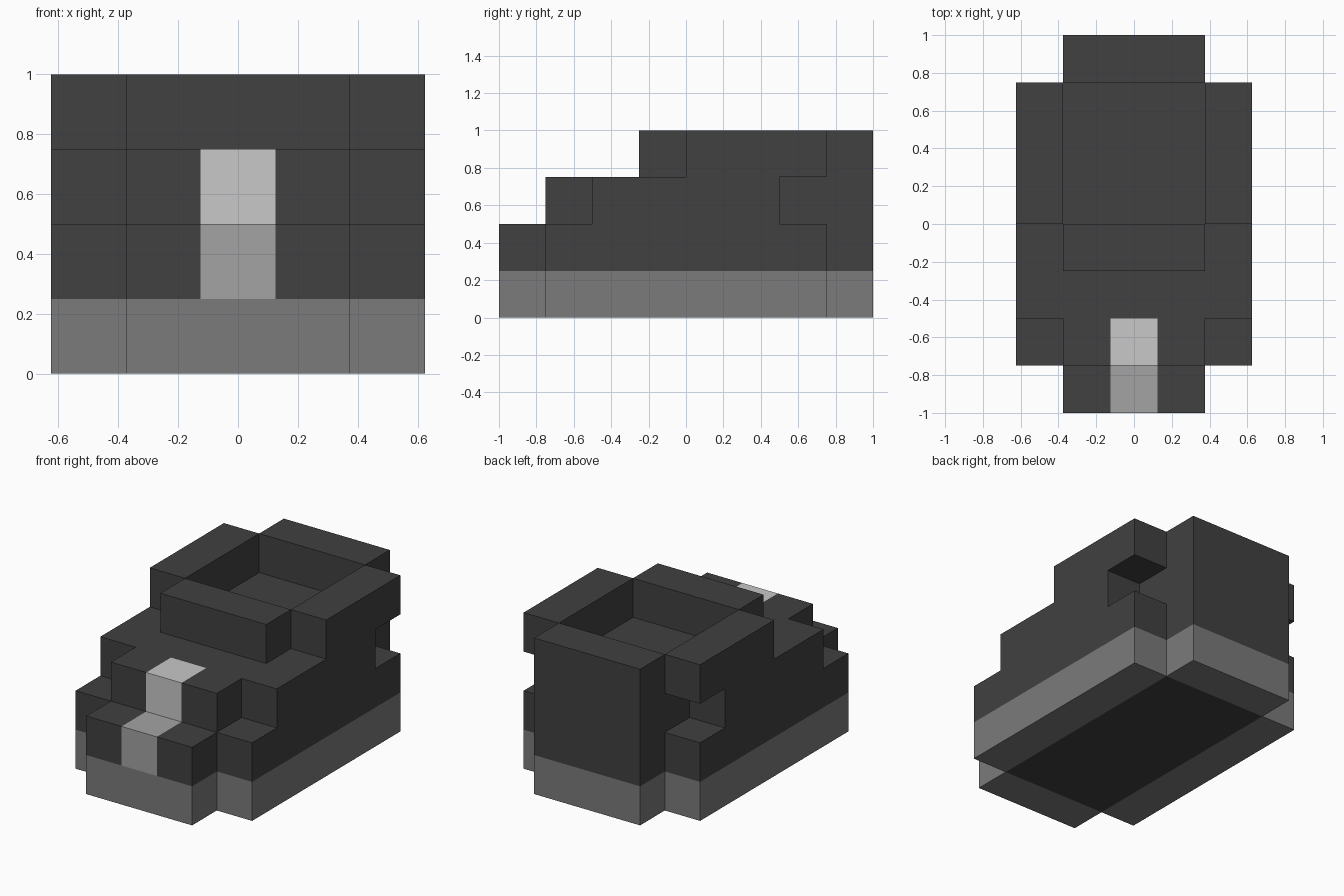
import bpy, bmesh, math
from mathutils import Vector

if "Cube" in bpy.data.objects:
    bpy.data.objects.remove(bpy.data.objects["Cube"])

U = 0.25  # edge of one block


def material(name, v):
    m = bpy.data.materials.new(name)
    m.diffuse_color = (v, v, v, 1)
    m.use_nodes = True
    m.node_tree.nodes["Principled BSDF"].inputs["Base Color"].default_value = m.diffuse_color
    return m


DARK = material("charcoal", 0.052)
GREY = material("sole grey", 0.196)
MID = material("lace grey", 0.366)
LIGHT = material("lace light grey", 0.578)


def box(x0, x1, y0, y1, z0, z1):
    """Blocks in a range of columns, rows and layers."""
    return {(x, y, z) for x in range(x0, x1) for y in range(y0, y1) for z in range(z0, z1)}


def sides(y0, y1, z0, z1):
    """Mirrored pair of outer columns."""
    return box(0, 1, y0, y1, z0, z1) | box(4, 5, y0, y1, z0, z1)


blocks = box(1, 4, 0, 8, 0, 2) | sides(1, 7, 0, 2)       # sole and lower body
blocks |= box(1, 4, 1, 8, 2, 3) | sides(2, 6, 2, 3)      # instep, notched at the heel
blocks |= box(1, 4, 3, 4, 3, 4) | box(1, 4, 7, 8, 3, 4)  # collar front and back
blocks |= sides(4, 7, 3, 4)                              # collar sides


def part_of(cell, d):
    """Part name and material for one exposed block face."""
    x, y, z = cell
    if z == 0:
        centre = d[2] < 0 and 1 <= x <= 3 and 1 <= y <= 6
        return "sole", DARK if centre else GREY
    if x == 2 and (d[2] > 0 or d[1] < 0):
        if (y, z) == (0, 1):
            return "laces", MID
        if (y, z) == (1, 2):
            return "laces", LIGHT
    return "shoe_upper", DARK


# Sort the exposed block faces into parts
parts = {}
for cell in sorted(blocks):
    for axis in range(3):
        for s in (-1, 1):
            d = [0, 0, 0]
            d[axis] = s
            if tuple(c + k for c, k in zip(cell, d)) in blocks:
                continue
            name, mat = part_of(cell, d)
            parts.setdefault(name, []).append((cell, Vector(d), mat))

# Build each part, merging flat areas of one colour
for name, faces in parts.items():
    bm = bmesh.new()
    mats = []
    for cell, n, mat in faces:
        if mat not in mats:
            mats.append(mat)
        centre = Vector(((cell[0] - 2) * U, (cell[1] - 3.5) * U, (cell[2] + 0.5) * U))
        a = Vector((n.y, n.z, n.x))
        b = n.cross(a)
        quad = [centre + (n + a * i + b * j) * U / 2
                for i, j in ((-1, -1), (1, -1), (1, 1), (-1, 1))]
        f = bm.faces.new([bm.verts.new(p) for p in quad])
        f.material_index = mats.index(mat)
    bmesh.ops.remove_doubles(bm, verts=bm.verts[:], dist=0.001)
    bmesh.ops.dissolve_limit(bm, angle_limit=math.radians(1), verts=bm.verts[:],
                             edges=bm.edges[:], delimit={'MATERIAL'})
    mesh = bpy.data.meshes.new(name)
    bm.to_mesh(mesh)
    bm.free()
    for m in mats:
        mesh.materials.append(m)
    bpy.context.collection.objects.link(bpy.data.objects.new(name, mesh))
